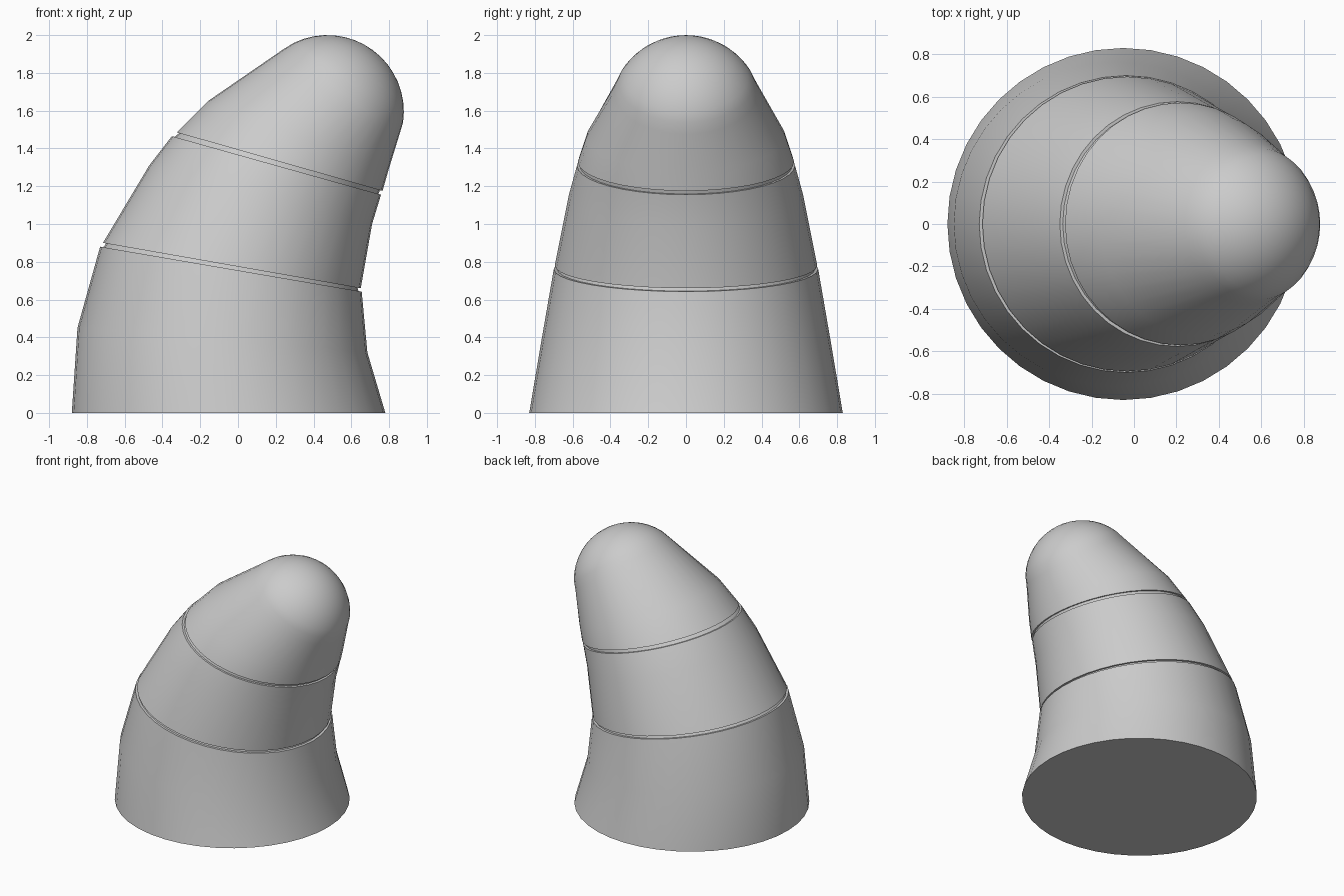
import bpy, bmesh, math
from mathutils import Vector

cube = bpy.data.objects.get("Cube")
if cube:
    bpy.data.objects.remove(cube, do_unlink=True)

SEGMENTS = 40

grey = bpy.data.materials.new("plain grey")
grey.use_nodes = True
grey.diffuse_color = (0.6, 0.6, 0.6, 1)
grey.node_tree.nodes["Principled BSDF"].inputs["Base Color"].default_value = (0.6, 0.6, 0.6, 1)

# Leaning cross-sections: outer edge (x, z), inner edge (x, z), half depth
base = [((-.88, 0), (.78, 0), .83),
        ((-.85, .45), (.685, .32), .765),
        ((-.73, .88), (.655, .642), .70)]
middle = [((-.715, .9), (.65, .66), .695),
          ((-.47, 1.31), (.71, 1.0), .62),
          ((-.35, 1.465), (.757, 1.155), .577)]
tip = [((-.325, 1.485), (.765, 1.175), .572),
       ((-.16, 1.65), (.795, 1.28), .525),
       ((.24, 1.925), (.855, 1.475), .38)]


def groove(section, inset=.975):
    """Same section shrunk about its centre, for the floor of a groove."""
    a, b = Vector(section[0]), Vector(section[1])
    mid = (a + b) / 2
    return (mid + (a - mid) * inset, mid + (b - mid) * inset, section[2] * inset)


def dome(centre, radius, last, steps=9):
    """Sections of a rounded cap that follows the last section."""
    across = (Vector(last[1]) - Vector(last[0])).normalized()
    axis = Vector((-across.y, across.x))
    start = math.asin(min(1, last[2] / radius))
    rings = []
    for i in range(1, steps):
        t = start * (1 - i / steps)
        mid = centre + axis * radius * math.cos(t)
        r = radius * math.sin(t)
        rings.append((mid - across * r, mid + across * r, r))
    return rings, centre + axis * radius


cap, peak = dome(Vector((.473, 1.595)), .405, tip[-1])
sections = (base + [groove(base[-1]), groove(middle[0])] + middle
            + [groove(middle[-1]), groove(tip[0])] + tip + cap)

bm = bmesh.new()


def add_ring(section):
    a, b = Vector(section[0]), Vector(section[1])
    mid, half = (a + b) / 2, (b - a) / 2
    ring = []
    for i in range(SEGMENTS):
        t = 2 * math.pi * i / SEGMENTS
        p = mid + half * math.cos(t)
        ring.append(bm.verts.new((p.x, section[2] * math.sin(t), p.y)))
    return ring


# Skin between neighbouring sections
rings = [add_ring(s) for s in sections]
for low, high in zip(rings, rings[1:]):
    for i in range(SEGMENTS):
        j = (i + 1) % SEGMENTS
        bm.faces.new((low[i], low[j], high[j], high[i]))

# Close the rounded tip
top = bm.verts.new((peak.x, 0, peak.y))
for i in range(SEGMENTS):
    bm.faces.new((rings[-1][i], rings[-1][(i + 1) % SEGMENTS], top))

# Flat underside around a small triangle that faces inward
corners = [bm.verts.new((.09 * math.cos(t) - .05, .09 * math.sin(t), 0))
           for t in (math.radians(a) for a in (12, 126, 252))]
sides = [bm.edges.new((corners[i], corners[(i + 1) % 3])) for i in range(3)]
rim = [bm.edges.get((rings[0][i], rings[0][(i + 1) % SEGMENTS])) for i in range(SEGMENTS)]
bmesh.ops.triangle_fill(bm, use_beauty=True, edges=rim + sides, normal=(0, 0, -1))
for f in list(bm.faces):
    if set(f.verts) == set(corners):
        bm.faces.remove(f)
bmesh.ops.recalc_face_normals(bm, faces=bm.faces)
bm.faces.new(corners)

mesh = bpy.data.meshes.new("curved_horn")
bm.to_mesh(mesh)
bm.free()
mesh.materials.append(grey)
horn = bpy.data.objects.new("curved_horn", mesh)
bpy.context.collection.objects.link(horn)
bpy.context.view_layer.objects.active = horn
horn.select_set(True)
bpy.ops.object.shade_smooth_by_angle(angle=math.radians(35))
